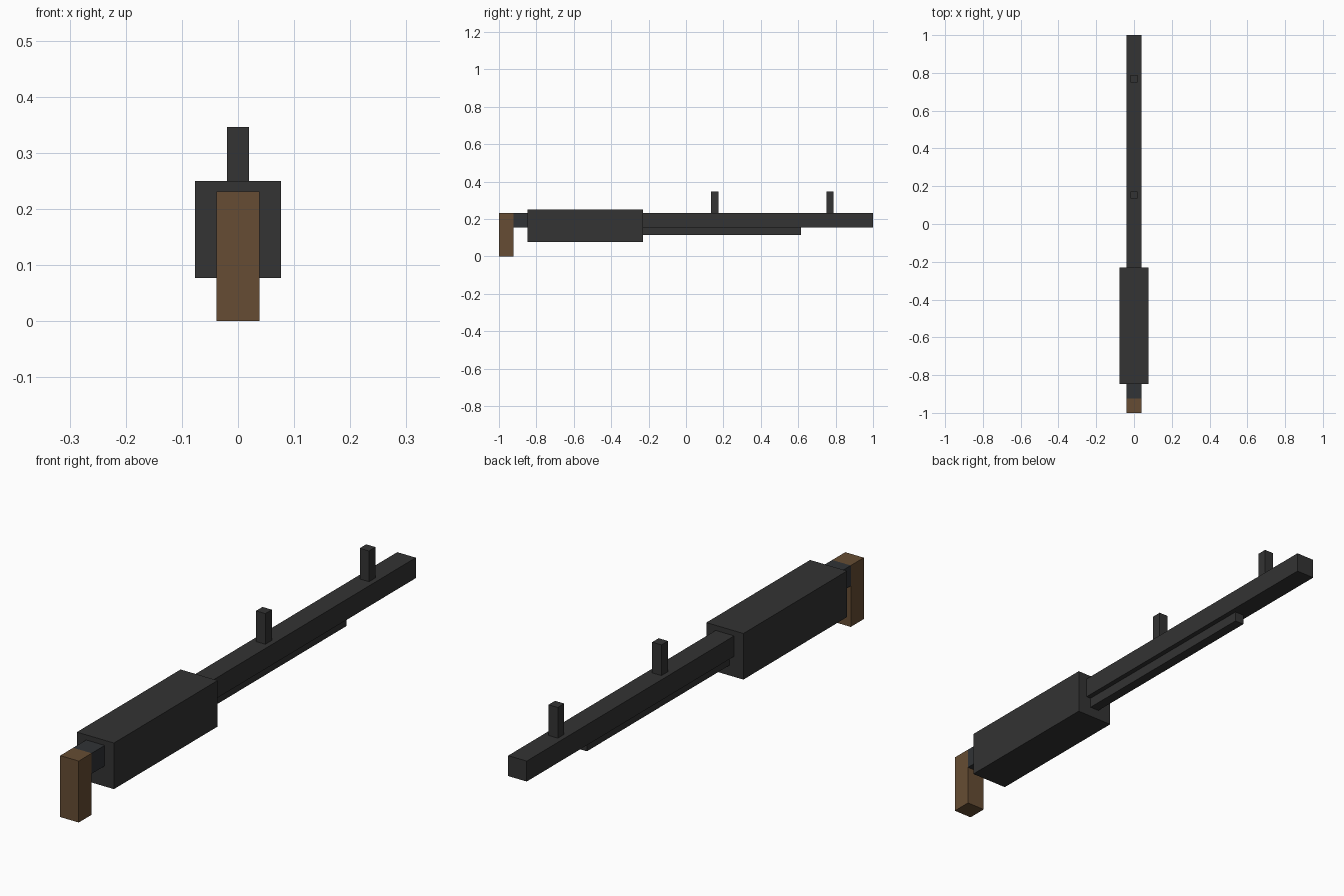
import bpy
import bmesh
from mathutils import Vector

if "Cube" in bpy.data.objects:
    bpy.data.objects.remove(bpy.data.objects["Cube"], do_unlink=True)

U = 1 / 26  # building grid step


def make_material(name, srgb):
    color = [((c + 0.055) / 1.055) ** 2.4 for c in srgb] + [1]
    mat = bpy.data.materials.new(name)
    mat.use_nodes = True
    mat.diffuse_color = color
    mat.node_tree.nodes["Principled BSDF"].inputs["Base Color"].default_value = color
    return mat


def box(name, mat, width, y, z):
    """Box centred on x = 0, spanning y and z ranges in grid steps."""
    size = Vector((width, y[1] - y[0], z[1] - z[0])) * U
    centre = Vector((0, y[0] + y[1], z[0] + z[1])) * U / 2
    bm = bmesh.new()
    bmesh.ops.create_cube(bm, size=1)
    bmesh.ops.scale(bm, vec=size, verts=bm.verts)
    bmesh.ops.translate(bm, vec=centre, verts=bm.verts)
    mesh = bpy.data.meshes.new(name)
    bm.to_mesh(mesh)
    bm.free()
    mesh.materials.append(mat)
    obj = bpy.data.objects.new(name, mesh)
    bpy.context.collection.objects.link(obj)
    return obj


metal = make_material("dark_metal", (0.2, 0.2, 0.2))
steel = make_material("blued_steel", (0.19, 0.2, 0.21))
wood = make_material("brown_wood", (0.4, 0.3, 0.2))

# Stock and the neck joining it to the body
box("stock", wood, 2, (-26, -24), (0, 6))
box("neck", steel, 2, (-24, -22), (4, 6))

# Receiver body, barrel and the thin tube under it
box("receiver", metal, 4, (-22, -6), (2, 6.5))
box("barrel", metal, 2, (-6, 26), (4, 6))
box("under_tube", metal, 1, (-6, 16), (3, 4))

# Sight posts
for name, y in (("rear_sight", 3.5), ("front_sight", 19.5)):
    box(name, metal, 1, (y, y + 1), (6, 9))
